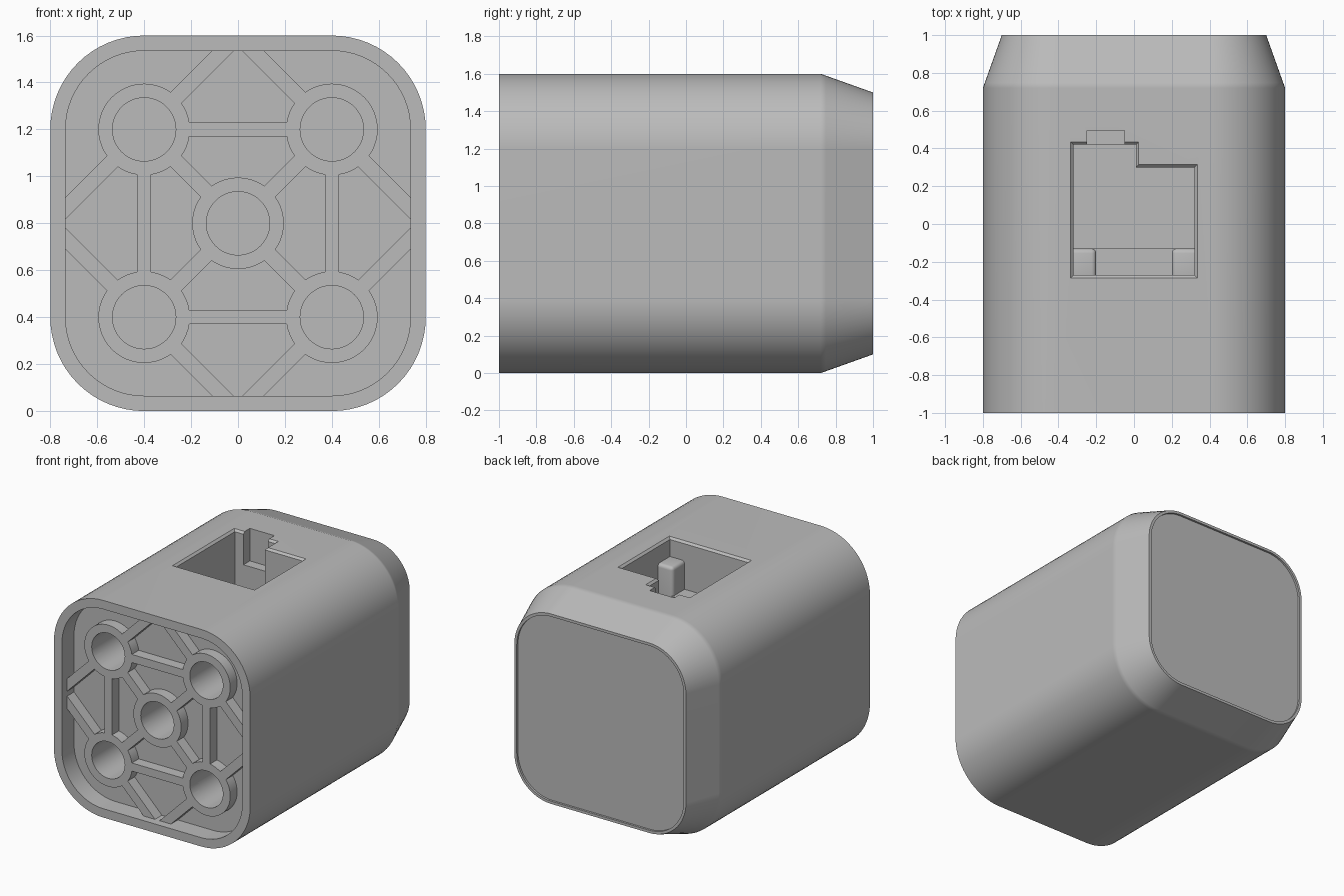
import bpy, bmesh, math
from mathutils import Vector, Matrix

if "Cube" in bpy.data.objects:
    bpy.data.objects.remove(bpy.data.objects["Cube"], do_unlink=True)

grey = bpy.data.materials.new("plain grey")
grey.use_nodes = True
color = (0.5, 0.5, 0.5, 1)
grey.diffuse_color = color
grey.node_tree.nodes["Principled BSDF"].inputs["Base Color"].default_value = color

MID = 0.8  # height of the central axis


def finish(name, bm):
    bmesh.ops.recalc_face_normals(bm, faces=bm.faces)
    mesh = bpy.data.meshes.new(name)
    bm.to_mesh(mesh)
    bm.free()
    mesh.materials.append(grey)
    obj = bpy.data.objects.new(name, mesh)
    bpy.context.scene.collection.objects.link(obj)
    return obj


def loft(name, rings):
    bm = bmesh.new()
    loops = [[bm.verts.new(p) for p in ring] for ring in rings]
    n = len(loops[0])
    for a, b in zip(loops, loops[1:]):
        for i in range(n):
            j = (i + 1) % n
            bm.faces.new((a[i], a[j], b[j], b[i]))
    bm.faces.new(loops[0])
    bm.faces.new(loops[-1])
    return finish(name, bm)


def rounded_ring(half, radius, y, segments=16):
    points = []
    for corner in range(4):
        diag = math.pi / 4 + corner * math.pi / 2
        cx = math.copysign(half - radius, math.cos(diag))
        cz = math.copysign(half - radius, math.sin(diag))
        for s in range(segments + 1):
            a = (corner + s / segments) * math.pi / 2
            points.append(Vector((cx + radius * math.cos(a), y, MID + cz + radius * math.sin(a))))
    return points


def box(name, lo, hi, bevel=0):
    lo, hi = Vector(lo), Vector(hi)
    bm = bmesh.new()
    bmesh.ops.create_cube(bm, size=1, matrix=Matrix.Translation((lo + hi) / 2) @ Matrix.Diagonal((hi - lo).to_4d()))
    if bevel:
        bmesh.ops.bevel(bm, geom=bm.edges[:], offset=bevel, segments=4, profile=0.5, affect='EDGES')
    return finish(name, bm)


def cylinder(name, x, z, radius, y0, y1):
    bm = bmesh.new()
    place = Matrix.Translation((x, (y0 + y1) / 2, z)) @ Matrix.Rotation(math.pi / 2, 4, 'X')
    bmesh.ops.create_cone(bm, cap_ends=True, segments=48, radius1=radius, radius2=radius,
                          depth=y1 - y0, matrix=place)
    return finish(name, bm)


def rib(start, end, half_width, y0, y1):
    a, b = Vector(start), Vector(end)
    side = (b - a).normalized().orthogonal() * half_width
    flat = [a + side, b + side, b - side, a - side]
    return loft("rib", [[(p.x, y, p.y) for p in flat] for y in (y0, y1)])


def boolean(target, tools, operation):
    bpy.context.view_layer.objects.active = target
    for tool in tools:
        mod = target.modifiers.new("cut", 'BOOLEAN')
        mod.operation, mod.solver, mod.object = operation, 'EXACT', tool
        bpy.ops.object.modifier_apply(modifier=mod.name)


def discard(objects):
    for obj in objects:
        bpy.data.objects.remove(obj, do_unlink=True)


def smooth(obj, weighted=False):
    bpy.ops.object.select_all(action='DESELECT')
    obj.select_set(True)
    bpy.context.view_layer.objects.active = obj
    bpy.ops.object.shade_smooth_by_angle(angle=math.radians(30))
    if weighted:
        mod = obj.modifiers.new("normals", 'WEIGHTED_NORMAL')
        mod.keep_sharp = True


# Shell: front recess, rim, straight walls, tapered end, shallow back inset
FLOOR, RIB_TOP = -0.86, -0.94
body = loft("body", [rounded_ring(*r) for r in (
    (0.735, 0.335, FLOOR), (0.735, 0.335, -1), (0.8, 0.4, -1), (0.8, 0.4, 0.72),
    (0.79, 0.39, 0.748), (0.7, 0.3, 1), (0.68, 0.28, 1), (0.68, 0.28, 0.985))])

# Top pocket with flared lip, and the small notch behind it
outline = [(-0.32, -0.27), (0.32, -0.27), (0.32, 0.3), (0.01, 0.3), (0.01, 0.42), (-0.32, 0.42)]
flare = [(-1, -1), (1, -1), (1, 1), (1, 1), (1, 1), (-1, 1)]


def pocket_ring(z, grow):
    return [(x + fx * grow, y + fy * grow, z) for (x, y), (fx, fy) in zip(outline, flare)]


pocket = loft("pocket_cutter", [pocket_ring(0.9, 0), pocket_ring(1.585, 0),
                                pocket_ring(1.601, 0.016), pocket_ring(1.7, 0.016)])
notch = box("notch_cutter", (-0.25, 0.38, 1.36), (-0.05, 0.495, 1.7))
boolean(body, [pocket, notch], 'DIFFERENCE')
discard([pocket, notch])

# Front lattice: five tubes joined by straight and diagonal ribs
corners = [(sx * 0.4, MID + sz * 0.4) for sx in (-1, 1) for sz in (-1, 1)]
tubes = corners + [(0, MID)]
BASE = FLOOR + 0.02
parts = [cylinder("tube", x, z, 0.195, RIB_TOP, BASE) for x, z in tubes]
for s in (-1, 1):
    parts.append(rib((-0.4, MID + s * 0.4), (0.4, MID + s * 0.4), 0.03, RIB_TOP, BASE))
    parts.append(rib((s * 0.4, MID - 0.4), (s * 0.4, MID + 0.4), 0.03, RIB_TOP, BASE))
    parts.append(rib((-0.4, MID - s * 0.4), (0.4, MID + s * 0.4), 0.033, RIB_TOP, BASE))
reach = 0.365
for x, z in corners:
    dx = math.copysign(reach, x)
    dz = math.copysign(reach, z - MID)
    parts.append(rib((x + dx, z - dz), (x - dx, z + dz), 0.033, RIB_TOP, BASE))
lattice = parts[0]
boolean(lattice, parts[1:], 'UNION')
discard(parts[1:])
lattice.name = "front_lattice"

# Round bores through the tubes
bores = [cylinder("bore_cutter", x, z, 0.135, -1.1, -0.35) for x, z in tubes]
boolean(lattice, bores, 'DIFFERENCE')
boolean(body, bores, 'DIFFERENCE')
discard(bores)

# Ledge and two rounded posts along the front wall of the pocket
ledge = box("pocket_ledge", (-0.36, -0.31, 0.86), (0.36, -0.13, 1.25))
for s, side in ((-1, "right"), (1, "left")):
    x0, x1 = sorted((s * 0.2, s * 0.36))
    smooth(box(side + "_post", (x0, -0.31, 0.86), (x1, -0.13, 1.46), 0.025))

smooth(body, True)
smooth(lattice)
